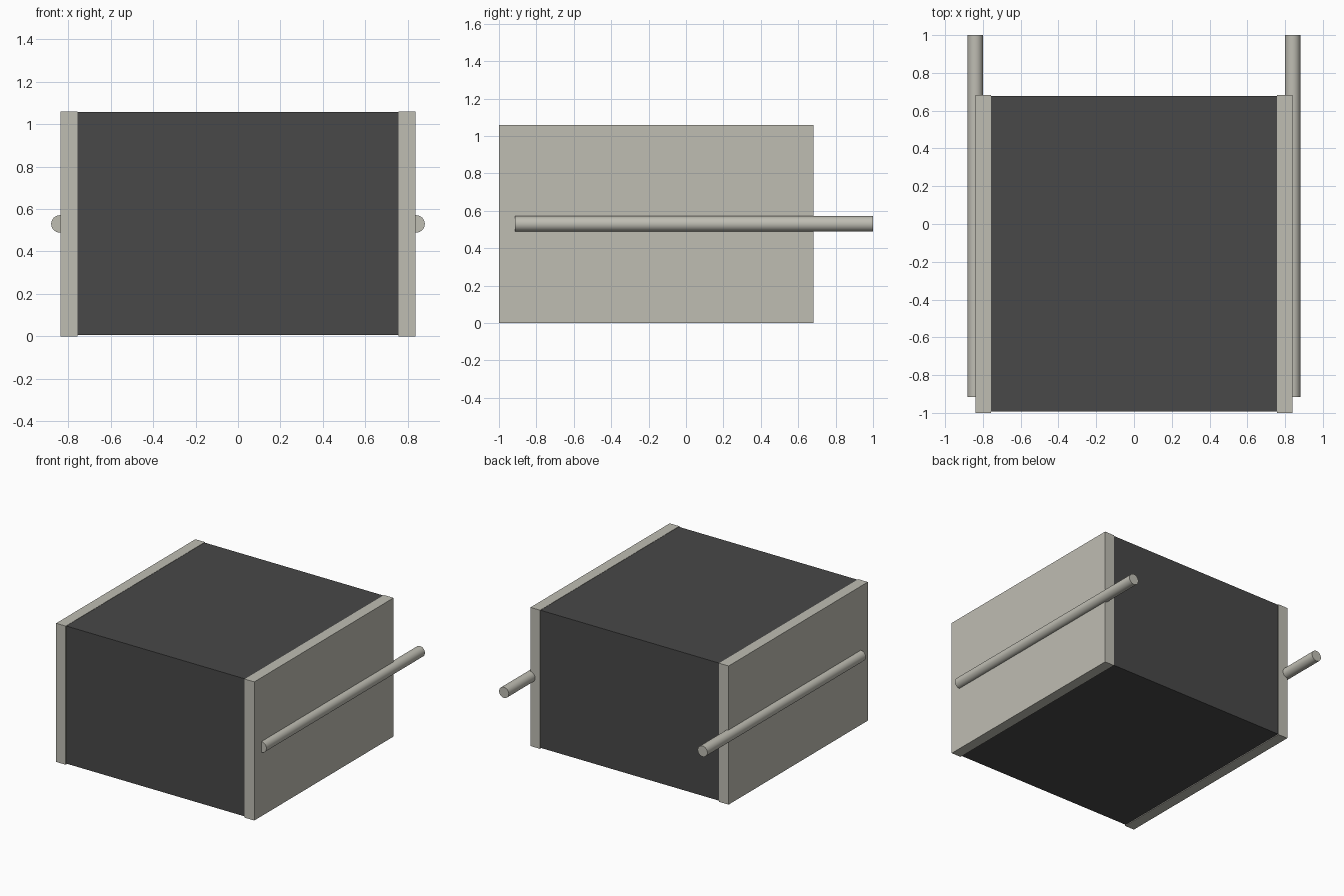
import bpy
import math

cube = bpy.data.objects.get("Cube")
if cube:
    bpy.data.objects.remove(cube, do_unlink=True)


def material(name, colour):
    mat = bpy.data.materials.new(name)
    mat.use_nodes = True
    mat.diffuse_color = (*colour, 1)
    mat.node_tree.nodes["Principled BSDF"].inputs["Base Color"].default_value = (*colour, 1)
    return mat


charcoal = material("charcoal", (0.065, 0.065, 0.065))
warm_grey = material("warm grey", (0.52, 0.51, 0.45))


def box(name, low, high, mat):
    centre = [(a + b) / 2 for a, b in zip(low, high)]
    bpy.ops.mesh.primitive_cube_add(size=1, location=centre)
    obj = bpy.context.object
    obj.name = name
    obj.scale = [b - a for a, b in zip(low, high)]
    bpy.ops.object.transform_apply(location=False, rotation=False, scale=True)
    obj.data.materials.append(mat)


def rod(name, x, z, radius, back, front):
    bpy.ops.mesh.primitive_cylinder_add(
        vertices=32, radius=radius, depth=back - front,
        location=(x, (front + back) / 2, z), rotation=(math.pi / 2, 0, 0))
    obj = bpy.context.object
    obj.name = name
    obj.data.materials.append(warm_grey)
    bpy.ops.object.shade_smooth_by_angle(angle=math.radians(40))


# Dark core, set very slightly inside the side panels
box("core", (-0.757, -0.993, 0.006), (0.757, 0.677, 1.058), charcoal)

# Side panels, each with a rod half sunk into it that runs out past the back
for side, s in (("left", 1), ("right", -1)):
    inner, outer = sorted((s * 0.757, s * 0.838))
    box(side + "_panel", (inner, -1, 0), (outer, 0.682, 1.06), warm_grey)
    rod(side + "_rod", s * 0.84, 0.53, 0.041, 1.0, -0.915)
